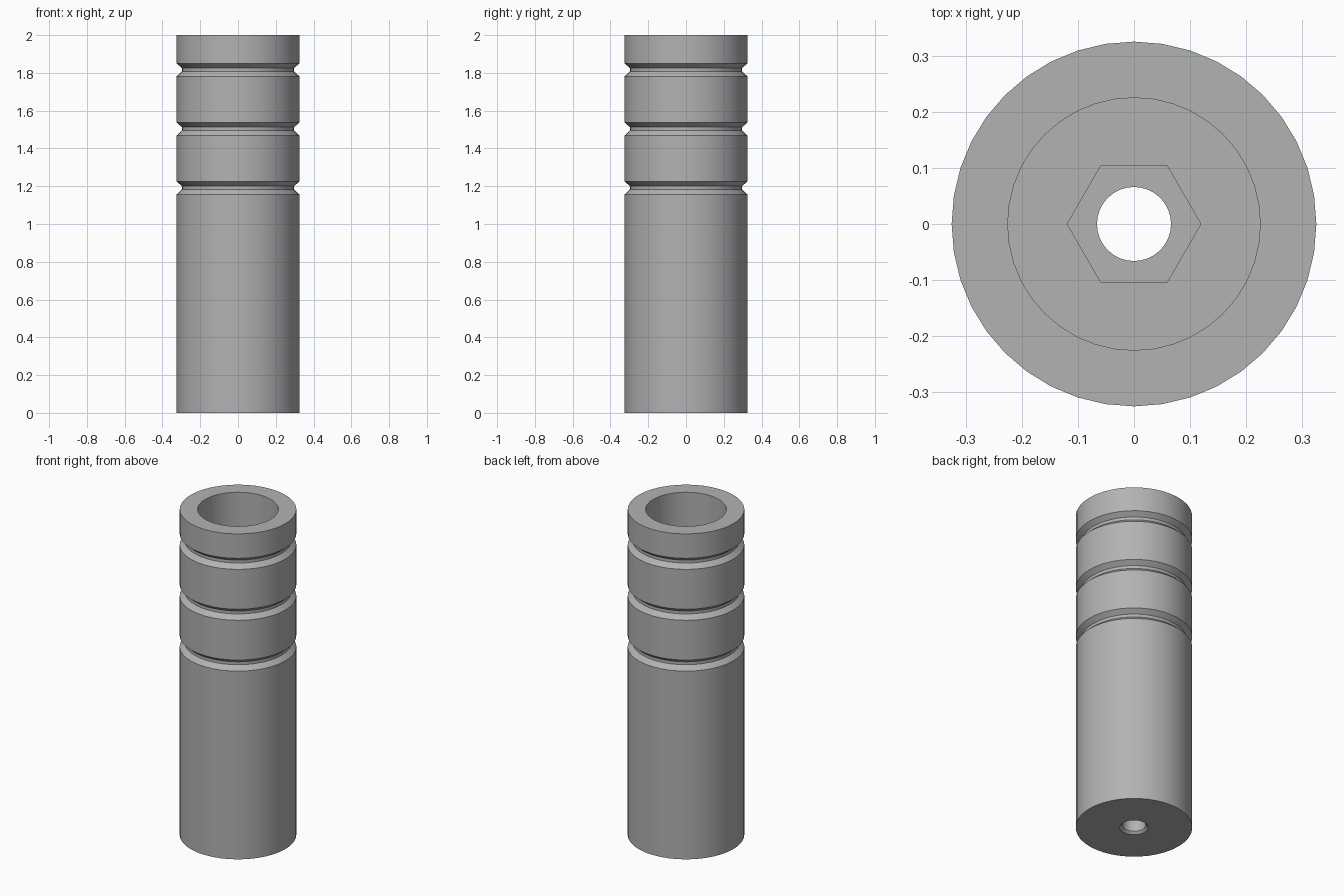
import bpy, bmesh, math

if "Cube" in bpy.data.objects:
    bpy.data.objects.remove(bpy.data.objects["Cube"])

grey = bpy.data.materials.new("plain_grey")
grey.diffuse_color = (0.45, 0.45, 0.45, 1)
grey.use_nodes = True
grey.node_tree.nodes["Principled BSDF"].inputs["Base Color"].default_value = grey.diffuse_color


def lathe(name, profile, sides):
    """Solid of revolution from (radius, height) points, listed bottom to top."""
    bm = bmesh.new()
    rings = [[bm.verts.new((r * math.cos(math.tau * i / sides),
                            r * math.sin(math.tau * i / sides), z))
              for i in range(sides)] for r, z in profile]
    for a, b in zip(rings, rings[1:]):
        for i in range(sides):
            j = (i + 1) % sides
            bm.faces.new((a[i], a[j], b[j], b[i]))
    bm.faces.new(rings[0][::-1])
    bm.faces.new(rings[-1])
    me = bpy.data.meshes.new(name)
    bm.to_mesh(me)
    bm.free()
    me.materials.append(grey)
    ob = bpy.data.objects.new(name, me)
    bpy.context.collection.objects.link(ob)
    return ob


# Outer sleeve with three chamfered grooves
R, GROOVE_R = 0.325, 0.297
profile = [(R, 0)]
for top in (1.225, 1.537, 1.85):
    profile += [(R, top - 0.068), (GROOVE_R, top - 0.042),
                (GROOVE_R, top - 0.024), (R, top)]
profile.append((R, 2))
sleeve = lathe("grooved_sleeve", profile, 40)

# Wide bore, hexagonal nut pocket, and bolt hole with a countersunk mouth
cutters = [
    lathe("bore_cutter", [(0.225, 0.2), (0.225, 2.1)], 40),
    lathe("nut_pocket_cutter", [(0.119, 0.1), (0.119, 0.3)], 6),
    lathe("bolt_hole_cutter", [(0.09, -0.01), (0.08, 0), (0.066, 0.014), (0.066, 0.2)], 32),
]
bpy.context.view_layer.objects.active = sleeve
sleeve.select_set(True)
for cutter in cutters:
    mod = sleeve.modifiers.new(cutter.name, 'BOOLEAN')
    mod.operation = 'DIFFERENCE'
    mod.solver = 'EXACT'
    mod.object = cutter
    bpy.ops.object.modifier_apply(modifier=mod.name)
    bpy.data.objects.remove(cutter)

# Smooth round walls, crisp rims
bpy.ops.object.select_all(action='DESELECT')
sleeve.select_set(True)
bpy.ops.object.shade_smooth_by_angle(angle=math.radians(30))
